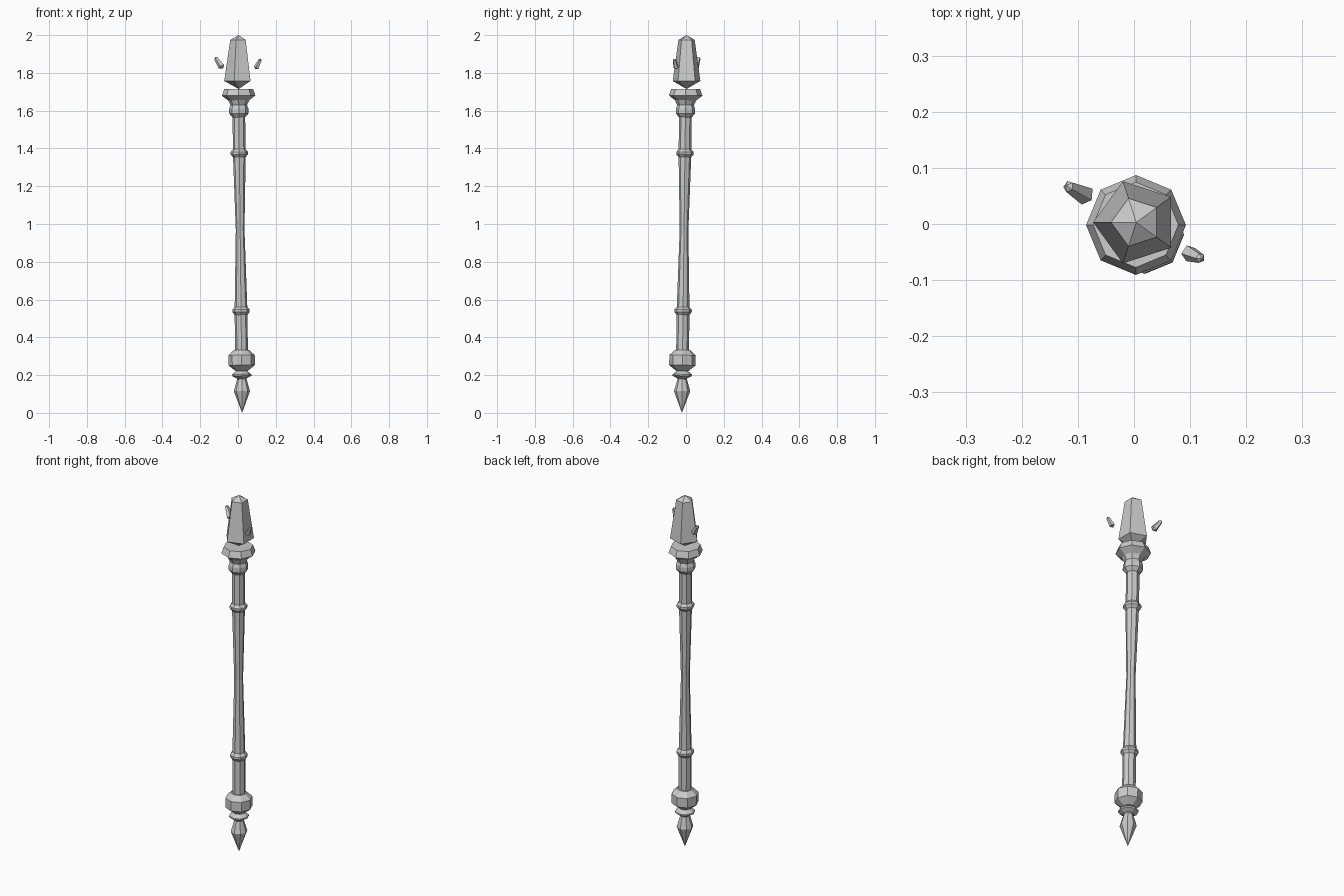
import bpy, bmesh, math
from mathutils import Vector

if "Cube" in bpy.data.objects:
    bpy.data.objects.remove(bpy.data.objects["Cube"])


def lathe(name, profile, sides, base, axis, phase=0.0):
    """Faceted solid of (radius, height) rings about an axis; radius 0 is a point."""
    bm = bmesh.new()
    rings = []
    for r, h in profile:
        if r == 0:
            rings.append([bm.verts.new((0, 0, h))])
        else:
            rings.append([bm.verts.new((r * math.cos(phase + math.tau * i / sides),
                                        r * math.sin(phase + math.tau * i / sides), h))
                          for i in range(sides)])
    for a, b in zip(rings, rings[1:]):
        for i in range(sides):
            quad = [a[i % len(a)], a[(i + 1) % len(a)], b[(i + 1) % len(b)], b[i % len(b)]]
            bm.faces.new(list(dict.fromkeys(quad)))
    for ring in (rings[0], rings[-1]):
        if len(ring) > 1:
            bm.faces.new(ring)
    bmesh.ops.recalc_face_normals(bm, faces=bm.faces)
    mesh = bpy.data.meshes.new(name)
    bm.to_mesh(mesh)
    bm.free()
    ob = bpy.data.objects.new(name, mesh)
    bpy.context.collection.objects.link(ob)
    ob.location = base
    ob.rotation_mode = 'QUATERNION'
    ob.rotation_quaternion = Vector((0, 0, 1)).rotation_difference(Vector(axis))
    return ob


# The whole staff leans slightly along one axis
FOOT = Vector((0.022, -0.022, 0))
LEAN = Vector((-0.011, 0.012, 1)).normalized()


def staff_part(name, profile):
    return lathe(name, profile, 8, FOOT, LEAN)


# Shaft, slimmest in the middle
staff_part("shaft", [(0.034, 0.30), (0.034, 0.54), (0.023, 0.97),
                     (0.034, 1.375), (0.033, 1.60)])

# Two thin rings around the shaft
for label, z in (("lower", 0.54), ("upper", 1.375)):
    staff_part(label + "_shaft_ring", [(0.033, z - 0.022), (0.046, z - 0.006),
                                       (0.046, z + 0.006), (0.033, z + 0.022)])

# Pointed foot with its small ring
staff_part("foot_spike", [(0, 0), (0.043, 0.115), (0.025, 0.178), (0.027, 0.183),
                          (0.051, 0.196), (0.051, 0.204), (0.029, 0.222), (0.03, 0.24)])

# Heavy lower collar
staff_part("lower_collar", [(0.032, 0.222), (0.07, 0.252), (0.07, 0.305), (0.042, 0.332)])

# Flared head that carries the crystal
staff_part("head_collar", [(0.034, 1.565), (0.051, 1.585), (0.051, 1.61), (0.044, 1.63),
                           (0.056, 1.655), (0.089, 1.68), (0.076, 1.715)])

# Large five-sided crystal
lathe("main_crystal", [(0, 1.715), (0.077, 1.757), (0.045, 1.975), (0, 2.0)],
      5, (0.004, 0.003, 0), (0, 0, 1), math.pi)

# Two small floating shards, tilted outwards
for name, lo, hi, r in (("left_shard", (-0.08, 0.048, 1.822), (-0.121, 0.069, 1.885), 0.018),
                        ("right_shard", (0.093, -0.05, 1.819), (0.121, -0.062, 1.875), 0.015)):
    axis = Vector(hi) - Vector(lo)
    L = axis.length
    lathe(name, [(0, 0), (r, 0.17 * L), (0.6 * r, 0.9 * L), (0, L)], 5, lo, axis, math.pi)
